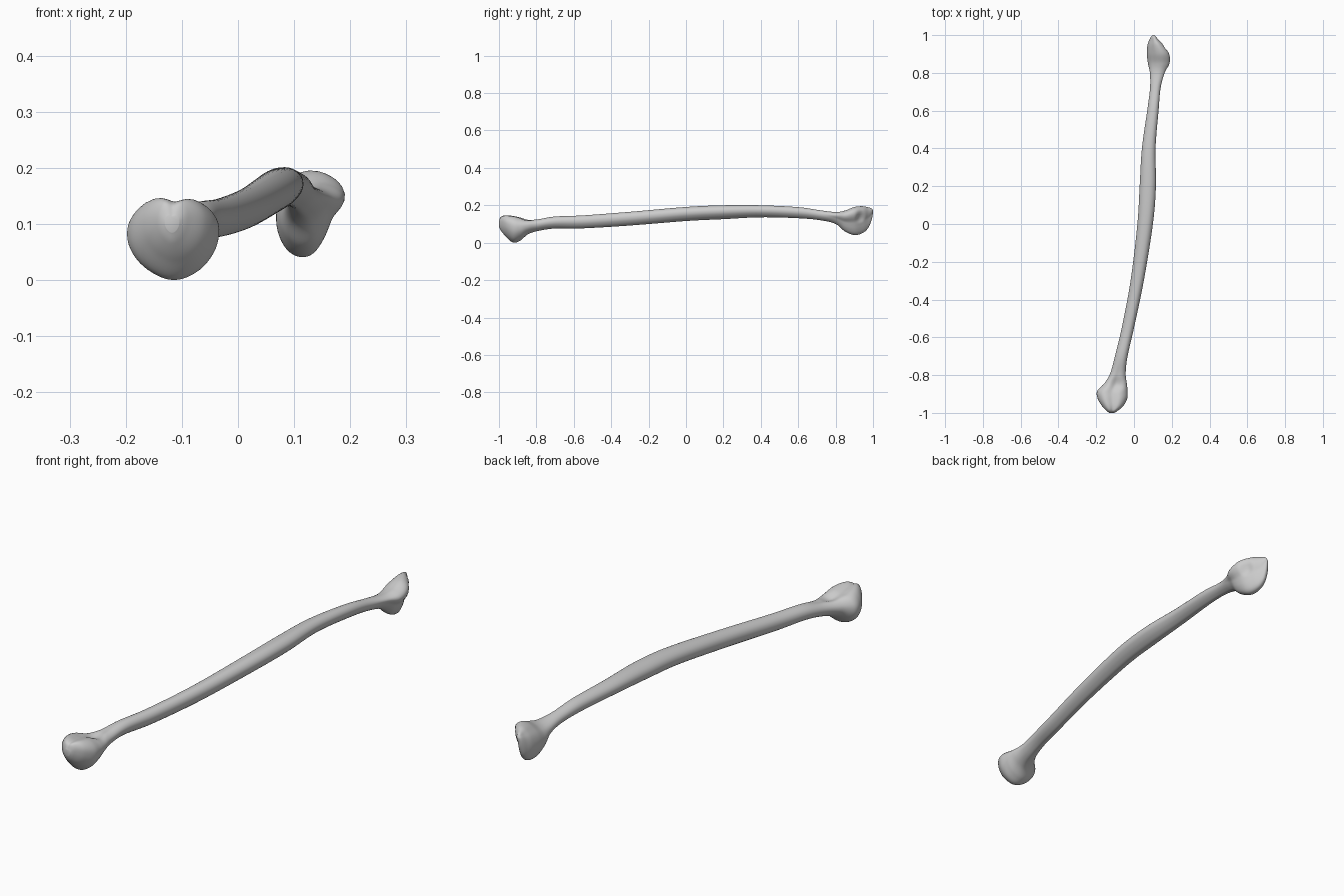
import bpy, bmesh
from math import cos, sin, tau

if "Cube" in bpy.data.objects:
    bpy.data.objects.remove(bpy.data.objects["Cube"])

# Stations along the bone: y, x min, x max, z min, z max
STATIONS = [
    (-1.00, -.130, -.105, .085, .115), (-.99, -.145, -.088, .065, .138),
    (-.965, -.168, -.058, .035, .146), (-.925, -.192, -.036, .001, .143),
    (-.885, -.195, -.034, .012, .134), (-.845, -.158, -.038, .045, .124),
    (-.79, -.126, -.044, .063, .126), (-.70, -.101, -.034, .076, .140),
    (-.55, -.065, 0, .077, .146), (-.30, -.018, .052, .092, .165),
    (0, .018, .100, .116, .191), (.20, .030, .116, .126, .200),
    (.40, .042, .114, .136, .200), (.60, .070, .130, .131, .190),
    (.72, .085, .141, .120, .173), (.80, .084, .163, .100, .164),
    (.85, .074, .188, .060, .172), (.90, .068, .186, .041, .191),
    (.945, .071, .158, .052, .195), (.975, .081, .130, .080, .189),
    (.992, .090, .116, .120, .183), (1.00, .099, .107, .160, .172)]

# Cross-sections as radii every 30 degrees
FRONT = [.98, 1.08, 1.05, .84, 1.08, 1.07, 1, .95, .95, 1, .95, .93]
SHAFT = [1, 1.1, 1.1, 1, .95, .95, .95, .95, .95, 1, .9, .9]
BACK = [.67, 1.12, 1.07, .93, .85, .9, .95, 1, 1.04, .97, .72, .6]
SEGMENTS, STEPS = 48, 8


def spline(a, b, c, d, t):
    return .5 * (2 * b + (c - a) * t + (2 * a - 5 * b + 4 * c - d) * t * t
                 + (3 * b - a - 3 * c + d) * t ** 3)


def smooth(v):
    v = max(0, min(1, v))
    return v * v * (3 - 2 * v)


def unit_profile(radii):
    """Smooth closed outline stretched to fill -1..1 on both axes."""
    pts = []
    for k in range(SEGMENTS):
        f = k * 12 / SEGMENTS
        i = int(f)
        r = spline(*(radii[(i + j) % 12] for j in (-1, 0, 1, 2)), f - i)
        pts.append((r * cos(k * tau / SEGMENTS), r * sin(k * tau / SEGMENTS)))
    axes = []
    for axis in zip(*pts):
        lo, hi = min(axis), max(axis)
        axes.append([2 * (v - lo) / (hi - lo) - 1 for v in axis])
    return list(zip(*axes))


front, shaft, back = map(unit_profile, (FRONT, SHAFT, BACK))
bm = bmesh.new()


def ring(y, x0, x1, z0, z1):
    wf, wb = smooth((-.72 - y) / .15), smooth((y - .72) / .14)
    verts = []
    for f, s, b in zip(front, shaft, back):
        px, pz = (f[i] * wf + b[i] * wb + s[i] * (1 - wf - wb) for i in (0, 1))
        verts.append(bm.verts.new(((x0 + x1) / 2 + px * (x1 - x0) / 2, y,
                                   (z0 + z1) / 2 + pz * (z1 - z0) / 2)))
    return verts


# Loft the shaft and both knobbly ends in one skin
rings = []
last = len(STATIONS) - 1
for i in range(last):
    quad = [STATIONS[max(0, min(last, i + j))] for j in (-1, 0, 1, 2)]
    for k in range(STEPS):
        rings.append(ring(*(spline(*v, k / STEPS) for v in zip(*quad))))
rings.append(ring(*STATIONS[-1]))
for a, b in zip(rings, rings[1:]):
    for k in range(SEGMENTS):
        n = (k + 1) % SEGMENTS
        bm.faces.new((a[k], a[n], b[n], b[k]))
bm.faces.new(rings[0])
bm.faces.new(rings[-1])

# Shallow hollows: joint face at the front, grooves on both heads
for cx, cy, cz, radius, dx, dy, dz in (
        (-.105, -1.0, .10, .04, 0, .012, 0),
        (-.09, -.85, .13, .05, 0, 0, -.008),
        (.16, .93, .14, .04, -.010, -.004, 0)):
    for v in bm.verts:
        d = ((v.co.x - cx) ** 2 + (v.co.y - cy) ** 2 + (v.co.z - cz) ** 2) ** .5
        w = smooth(1 - d / radius)
        if cy > -.99:
            v.co.x += dx * w
            v.co.y += dy * w
            v.co.z += dz * w

bmesh.ops.recalc_face_normals(bm, faces=bm.faces)
for f in bm.faces:
    f.smooth = True
mesh = bpy.data.meshes.new("long_bone")
bm.to_mesh(mesh)
bm.free()
bpy.context.collection.objects.link(bpy.data.objects.new("long_bone", mesh))
